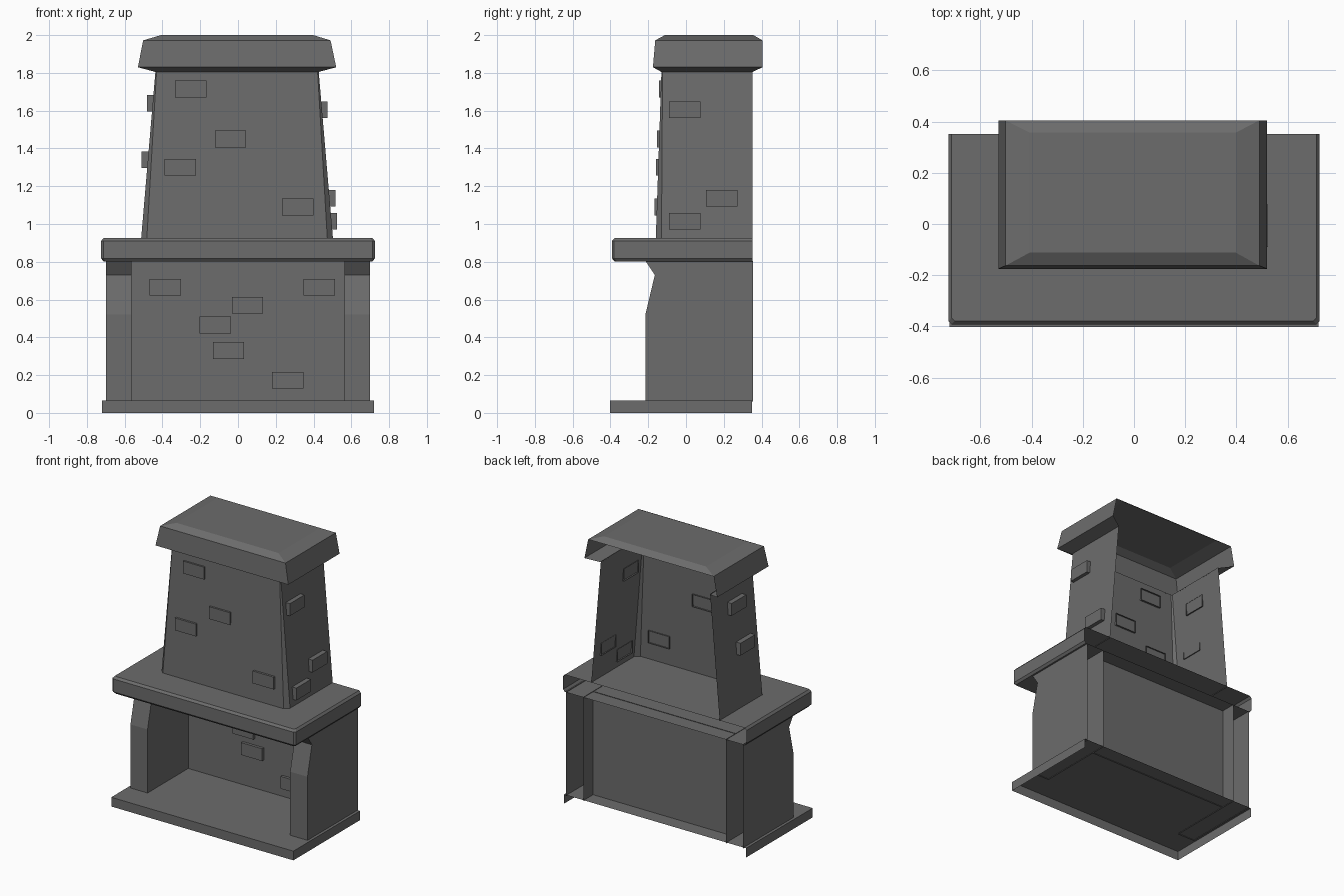
import bpy, bmesh
from mathutils import Vector

if "Cube" in bpy.data.objects:
    bpy.data.objects.remove(bpy.data.objects["Cube"])

stone = bpy.data.materials.new("dark_grey_stone")
stone.diffuse_color = (0.15, 0.15, 0.15, 1)
stone.use_nodes = True
stone.node_tree.nodes["Principled BSDF"].inputs["Base Color"].default_value = stone.diffuse_color


def finish(bm, name):
    me = bpy.data.meshes.new(name)
    bm.to_mesh(me)
    bm.free()
    me.materials.append(stone)
    ob = bpy.data.objects.new(name, me)
    bpy.context.collection.objects.link(ob)
    return ob


def shell(name, rings, top=False, bottom=False, back_band=None):
    """Stack of open-backed U sections: (x0, x1, y_front, y_back, z, corner chamfer)."""
    bm = bmesh.new()
    loops = []
    for x0, x1, yf, yb, z, c in rings:
        pts = [(x0, yb), (x0, yf + c), (x0 + c, yf), (x1 - c, yf), (x1, yf + c), (x1, yb)]
        loops.append([bm.verts.new((x, y, z)) for x, y in pts])
    for i, (a, b) in enumerate(zip(loops, loops[1:])):
        for k in range(5):
            bm.faces.new((a[k], a[k + 1], b[k + 1], b[k]))
        if i == back_band:
            bm.faces.new((a[5], a[0], b[0], b[5]))
    if top:
        bm.faces.new(loops[-1])
    if bottom:
        bm.faces.new(loops[0][::-1])
    bmesh.ops.remove_doubles(bm, verts=bm.verts, dist=0.0005)
    return finish(bm, name)


def brick(name, centre, out, depth):
    """Box without its inner face; centre lies on the outer face."""
    out = Vector(out)
    size = Vector((depth if out.x else 0.166, depth if out.y else 0.166, 0.088))
    mid = Vector(centre) - out * depth / 2
    bm = bmesh.new()
    bmesh.ops.create_cube(bm, size=1)
    bm.normal_update()
    inner = [f for f in bm.faces if f.normal.dot(out) < -0.9]
    bmesh.ops.delete(bm, geom=inner, context='FACES')
    for v in bm.verts:
        v.co = Vector(a * b for a, b in zip(v.co, size)) + mid
    finish(bm, name)


# Hearth slab (open behind and below)
shell("hearth_slab", [(-.72, .72, -.403, .35, 0, 0), (-.72, .72, -.403, .35, .066, 0)], top=True)

# Side legs with a notched front
leg_profile = [(.06, -.215), (.52, -.215), (.73, -.165), (.805, -.215)]
for side, x0, x1 in (("left", -.70, -.565), ("right", .563, .70)):
    shell(side + "_leg", [(x0, x1, yf, .355, z, 0) for z, yf in leg_profile])

# Firebox back wall
bm = bmesh.new()
bm.faces.new([bm.verts.new(p) for p in
              ((-.565, .245, .06), (.563, .245, .06), (.563, .245, .805), (-.565, .245, .805))])
finish(bm, "firebox_back")

# Mantel shelf with softened edges
shell("mantel", [(-.712, .712, -.378, .352, .802, .012), (-.725, .725, -.392, .352, .818, .012),
                 (-.725, .725, -.392, .352, .91, .012), (-.712, .712, -.378, .352, .925, .012)],
      top=True, bottom=True)

# Tapered chimney breast
shell("chimney", [(-.513, .503, -.16, .352, .92, .03), (-.437, .427, -.13, .352, 1.81, .006)])

# Chimney cap
shell("chimney_cap", [(-.437, .427, -.13, .352, 1.805, 0), (-.53, .52, -.175, .405, 1.83, 0),
                      (-.502, .49, -.163, .405, 1.972, 0), (-.408, .398, -.112, .357, 2.0, 0)],
      top=True, back_band=2)

# Bricks in the firebox
for x, z in ((-.385, .665), (.05, .57), (-.12, .465), (.43, .665), (-.05, .33), (.263, .172)):
    brick("firebox_brick", (x, .225, z), (0, -1, 0), .02)

# Bricks on the chimney front and sides
for x, z in ((-.25, 1.715), (-.04, 1.45), (-.305, 1.30), (.317, 1.09)):
    brick("front_brick", (x, -.168 + .038 * (z - 1.09), z), (0, -1, 0), .024)
for x, y, z in ((.473, -.007, 1.605), (.515, .19, 1.137), (.524, -.007, 1.015)):
    brick("right_brick", (x, y, z), (1, 0, 0), .036)
for x, y, z in ((-.482, .09, 1.64), (-.51, .03, 1.34)):
    brick("left_brick", (x, y, z), (-1, 0, 0), .036)
